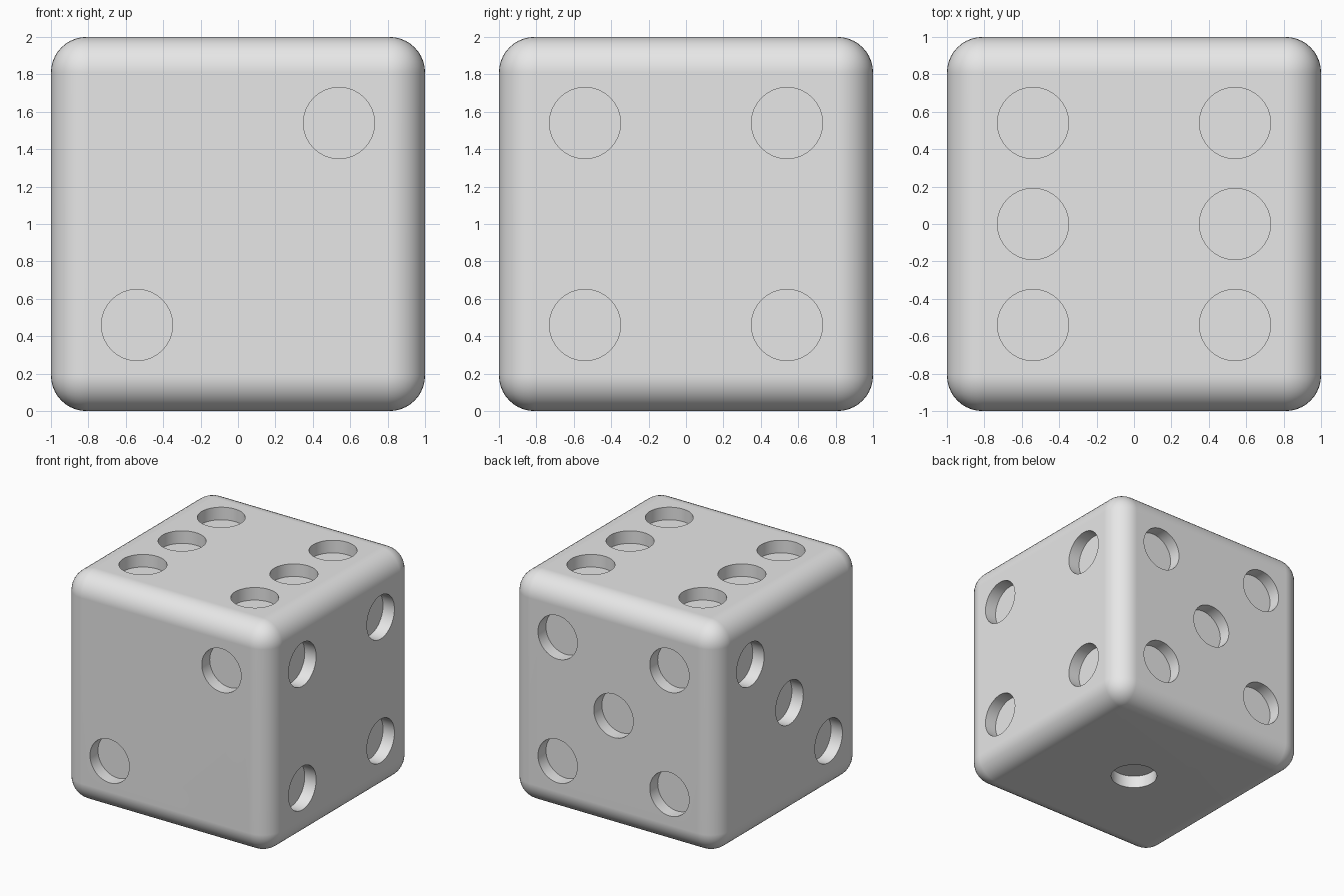
import bpy, bmesh, math
from mathutils import Matrix, Vector

if "Cube" in bpy.data.objects:
    bpy.data.objects.remove(bpy.data.objects["Cube"])

PIP_R, DEPTH, S = 0.19, 0.11, 0.54
CENTRE = Vector((0, 0, 1))

grey = bpy.data.materials.new("light_grey")
grey.diffuse_color = (0.8, 0.8, 0.8, 1)
grey.use_nodes = True
grey.node_tree.nodes["Principled BSDF"].inputs["Base Color"].default_value = grey.diffuse_color


def make_object(name, bm):
    mesh = bpy.data.meshes.new(name)
    bm.to_mesh(mesh)
    bm.free()
    mesh.materials.append(grey)
    obj = bpy.data.objects.new(name, mesh)
    bpy.context.collection.objects.link(obj)
    return obj


# Rounded cube body
bm = bmesh.new()
bmesh.ops.create_cube(bm, size=2, matrix=Matrix.Translation(CENTRE))
body = make_object("die_body", bm)
bevel = body.modifiers.new("rounded_edges", 'BEVEL')
bevel.width = 0.19
bevel.segments = 10

# Pip layouts as (right, up) offsets on each face
diagonal = [(-S, S), (S, -S)]
corners = [(a, b) for a in (-S, S) for b in (-S, S)]
faces = [  # outward normal, up direction, pips
    ((0, 0, -1), (0, 1, 0), [(0, 0)]),
    ((0, -1, 0), (0, 0, 1), [(S, S), (-S, -S)]),
    ((-1, 0, 0), (0, 0, 1), diagonal + [(0, 0)]),
    ((1, 0, 0), (0, 0, 1), corners),
    ((0, 1, 0), (0, 0, 1), corners + [(0, 0)]),
    ((0, 0, 1), (0, 1, 0), corners + [(-S, 0), (S, 0)]),
]

# Cylinders that cut the flat-bottomed pips
bm = bmesh.new()
for normal, up, pips in faces:
    n, u = Vector(normal), Vector(up)
    r = u.cross(n)
    turn = Matrix((r, u, n)).transposed().to_4x4()
    for a, b in pips:
        place = Matrix.Translation(CENTRE + r * a + u * b + n)
        bmesh.ops.create_cone(bm, cap_ends=True, segments=64, radius1=PIP_R,
                              radius2=PIP_R, depth=2 * DEPTH, matrix=place @ turn)
cutter = make_object("pip_cutter", bm)
cutter.hide_render = True

cut = body.modifiers.new("pips", 'BOOLEAN')
cut.operation = 'DIFFERENCE'
cut.solver = 'EXACT'
cut.object = cutter

# Apply the cuts, then shade smooth with crisp pip rims
bpy.context.view_layer.objects.active = body
body.select_set(True)
cutter.select_set(False)
for name in ("rounded_edges", "pips"):
    bpy.ops.object.modifier_apply(modifier=name)
bpy.data.objects.remove(cutter)
bpy.ops.object.shade_smooth_by_angle(angle=math.radians(30))
flat = body.modifiers.new("flat_sides", 'WEIGHTED_NORMAL')
flat.keep_sharp = True
